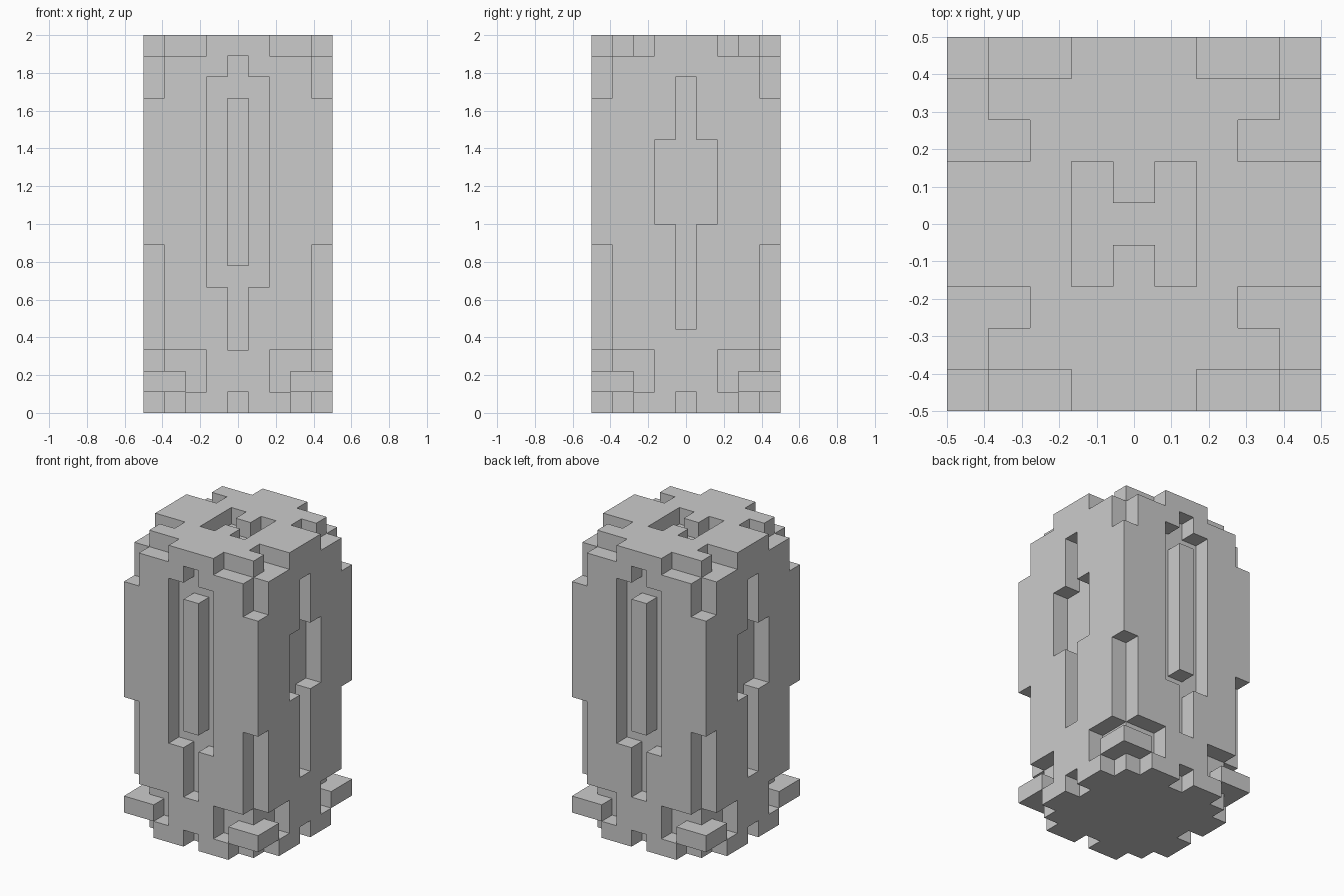
import bpy, bmesh
from itertools import product
from mathutils import Vector

if "Cube" in bpy.data.objects:
    bpy.data.objects.remove(bpy.data.objects["Cube"])

U = 1 / 9                 # one block
N, H = 9, 18              # blocks across, blocks high
solid = set(product(range(N), range(N), range(H)))


def region(a, b, z):
    """Blocks whose distance from the middle is in a (x) and b (y), mirrored to all sides."""
    return {(i, j, k) for i in range(N) for j in range(N) for k in range(z[0], z[1] + 1)
            if a[0] <= abs(i - 4) <= a[1] and b[0] <= abs(j - 4) <= b[1]}


def carve(a, b, z):
    solid.difference_update(region(a, b, z))


def fill(a, b, z):
    solid.update(region(a, b, z))


# Top: H-shaped recess and stepped corners
carve((1, 1), (0, 1), (17, 17))
carve((0, 0), (0, 0), (17, 17))
carve((2, 4), (4, 4), (17, 17))
carve((4, 4), (2, 4), (17, 17))
carve((3, 3), (2, 2), (17, 17))
carve((4, 4), (4, 4), (15, 17))

# Corner notches above the base
carve((4, 4), (4, 4), (3, 7))

# Base: recessed corners with L-shaped corner guards
carve((2, 4), (4, 4), (1, 2))
carve((4, 4), (2, 4), (1, 2))
fill((3, 4), (4, 4), (1, 1))
fill((4, 4), (3, 4), (1, 1))

# Foot: cut corners and a gap in the middle of each side
carve((3, 4), (4, 4), (0, 0))
carve((4, 4), (3, 4), (0, 0))
carve((0, 0), (4, 4), (0, 0))
carve((4, 4), (0, 0), (0, 0))

# Front and back: tall slot with a raised bar
carve((0, 1), (4, 4), (6, 15))
carve((0, 0), (4, 4), (3, 16))
fill((0, 0), (4, 4), (7, 14))

# Left and right: narrow slot with a wide middle
carve((4, 4), (0, 0), (4, 15))
carve((4, 4), (0, 1), (9, 12))

# Skin the blocks: one quad per exposed side, then merge flat areas
bm = bmesh.new()
verts = {}


def vert(p):
    key = tuple(p)
    if key not in verts:
        verts[key] = bm.verts.new(((p[0] - N / 2) * U, (p[1] - N / 2) * U, p[2] * U))
    return verts[key]


for cell in sorted(solid):
    for axis, side in product(range(3), (0, 1)):
        near = list(cell)
        near[axis] += 1 if side else -1
        if tuple(near) in solid:
            continue
        u, v = (axis + 1) % 3, (axis + 2) % 3
        quad = []
        for du, dv in ((0, 0), (1, 0), (1, 1), (0, 1)):
            p = list(cell)
            p[axis] += side
            p[u] += du
            p[v] += dv
            quad.append(vert(p))
        bm.faces.new(quad if side else quad[::-1])

bmesh.ops.dissolve_limit(bm, angle_limit=0.01, verts=bm.verts[:], edges=bm.edges[:])
mesh = bpy.data.meshes.new("carved_pillar")
bm.to_mesh(mesh)
bm.free()
bpy.context.collection.objects.link(bpy.data.objects.new("carved_pillar", mesh))
